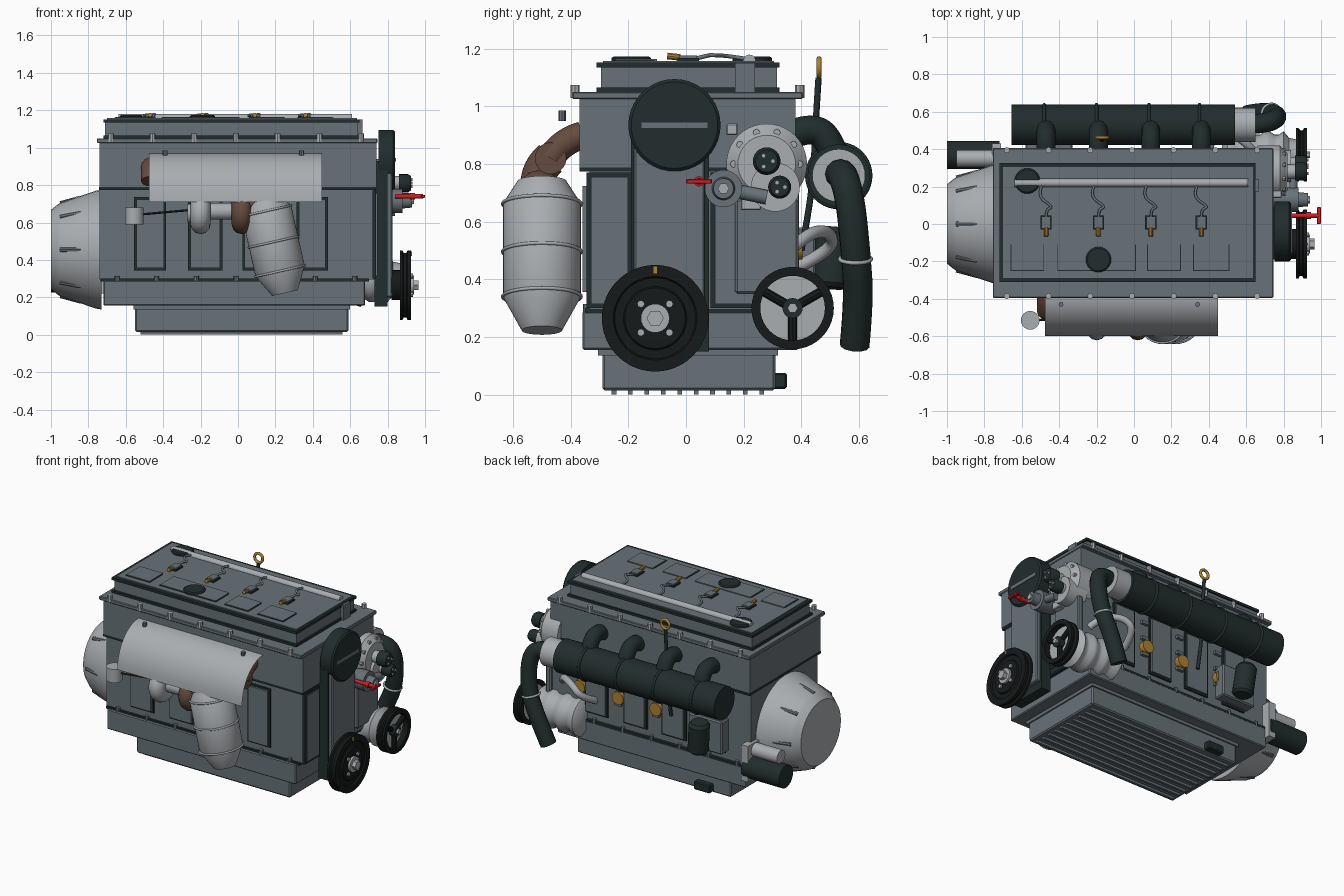
import bpy, bmesh, math
from mathutils import Vector

if "Cube" in bpy.data.objects:
    bpy.data.objects.remove(bpy.data.objects["Cube"])


def material(name, *rgb):
    m = bpy.data.materials.new(name)
    m.use_nodes = True
    m.diffuse_color = (*rgb, 1)
    m.node_tree.nodes["Principled BSDF"].inputs["Base Color"].default_value = (*rgb, 1)
    return m


GREY = material("engine grey", .14, .17, .19)
SILVER = material("silver", .40, .42, .44)
DARK = material("dark green black", .016, .026, .026)
BLACK = material("black rubber", .008, .01, .01)
GOLD = material("gold", .42, .22, .03)
RED = material("red", .6, .015, .02)
BROWN = material("hot brown", .13, .07, .05)


def finish(name, bm, mat):
    me = bpy.data.meshes.new(name)
    bmesh.ops.recalc_face_normals(bm, faces=bm.faces)
    bm.to_mesh(me)
    bm.free()
    me.materials.append(mat)
    me.polygons.foreach_set("use_smooth", [True] * len(me.polygons))
    me.set_sharp_from_angle(angle=math.radians(35))
    ob = bpy.data.objects.new(name, me)
    bpy.context.collection.objects.link(ob)
    return ob


def box(name, x, y, z, mat, bevel=0):
    bm = bmesh.new()
    bmesh.ops.create_cube(bm, size=1)
    for v in bm.verts:
        v.co = [(a + b) / 2 + c * (b - a) for (a, b), c in zip((x, y, z), v.co)]
    if bevel:
        bmesh.ops.bevel(bm, geom=bm.edges[:], offset=bevel, segments=1, affect='EDGES')
    return finish(name, bm, mat)


def lathe(name, origin, axis, profile, mat, n=32, closed=False):
    """Spin (distance along axis, radius) pairs around an axis."""
    bm = bmesh.new()
    q = Vector(axis).to_track_quat('Z', 'Y')
    rings = []
    for t, r in profile:
        rings.append([bm.verts.new(Vector(origin) + q @ Vector((
            r * math.cos(math.tau * i / n), r * math.sin(math.tau * i / n), t))) for i in range(n)])
    pairs = list(zip(rings, rings[1:]))
    if closed:
        pairs.append((rings[-1], rings[0]))
    else:
        bm.faces.new(rings[0])
        bm.faces.new(rings[-1])
    for a, b in pairs:
        for i in range(n):
            bm.faces.new((a[i], a[i - 1], b[i - 1], b[i]))
    return finish(name, bm, mat)


def rod(name, a, b, r, mat, n=32):
    d = Vector(b) - Vector(a)
    return lathe(name, a, d, [(0, r), (d.length, r)], mat, n)


def xdisc(name, x0, x1, y, z, r, mat, n=32):
    return rod(name, (x0, y, z), (x1, y, z), r, mat, n)


def ring(name, origin, axis, major, minor, mat, n=32):
    prof = [(minor * math.sin(math.tau * i / 12), major + minor * math.cos(math.tau * i / 12))
            for i in range(12)]
    return lathe(name, origin, axis, prof, mat, n, True)


def tube(name, pts, r, mat):
    cu = bpy.data.curves.new(name, 'CURVE')
    cu.dimensions = '3D'
    cu.bevel_depth, cu.bevel_resolution, cu.use_fill_caps = r, 4, True
    s = cu.splines.new('NURBS')
    s.points.add(len(pts) - 1)
    for p, c in zip(s.points, pts):
        p.co = (*c, 1)
    s.use_endpoint_u, s.order_u, s.resolution_u = True, 3, 8
    cu.materials.append(mat)
    ob = bpy.data.objects.new(name, cu)
    bpy.context.collection.objects.link(ob)
    return ob


CYLS = (-.47, -.19, .09, .36)

# Main castings
box("oil_pan", (-.55, .59), (-.29, .31), (.015, .15), GREY, .008)
box("pan_flange", (-.56, .6), (-.305, .32), (.135, .155), GREY)
for i in range(10):
    y = -.25 + i * .057
    box("pan_rib", (-.52, .56), (y - .008, y + .008), (0, .02), GREY)
box("drain_box", (-.42, -.3), (.3, .35), (.02, .075), DARK, .006)
box("crankcase", (-.72, .68), (-.36, .39), (.155, .29), GREY, .006)
box("crankcase_gasket", (-.735, .7), (-.35, .39), (.285, .3), DARK)
box("engine_block", (-.74, .73), (-.335, .37), (.295, .78), GREY)
box("head_gasket", (-.742, .735), (-.37, .385), (.775, .79), DARK)
box("cylinder_head", (-.74, .74), (-.37, .38), (.788, 1.03), GREY)
box("head_flange", (-.755, .745), (-.395, .405), (1.025, 1.05), GREY, .004)
box("valve_cover", (-.71, .64), (-.295, .315), (1.05, 1.142), GREY)
box("cover_trim", (-.72, .65), (-.31, .325), (1.135, 1.152), DARK)
box("cover_foot", (-.72, .65), (-.31, .325), (1.05, 1.065), DARK)
box("cover_top", (-.7, .635), (-.288, .305), (1.15, 1.158), GREY)
box("cover_end_bracket", (.64, .665), (.17, .24), (1.05, 1.15), GREY)
for i in range(7):
    x = -.68 + i * .223
    for y in (-.385, .395):
        rod("head_bolt", (x, y, 1.03), (x, y, 1.075), .016, SILVER, 8)
    for y in (-.345, .38):
        rod("crankcase_bolt", (x * .95, y, .28), (x * .95, y, .315), .013, GREY, 8)

# Framed panels on both long sides and the pulley end
for a, b in ((-.55, -.39), (-.26, -.09), (.03, .19), (.32, .475)):
    box("side_panel_frame", (a - .006, b + .006), (-.346, .382), (.344, .736), DARK)
    box("side_panel", (a + .006, b - .006), (-.36, .392), (.356, .724), GREY)
    for z in (.45, .56, .67):
        box("rear_rib", (b + .02, b + .07), (.36, .39), (z, z + .02), GREY)
    rod("core_plug", (b + .035, .36, .51), (b + .035, .405, .51), .042, GOLD, 20)
for y0, y1 in ((-.33, -.19), (.1, .36)):
    box("end_panel_frame", (.72, .738), (y0 - .015, y1), (.3, .77), DARK)
    box("end_panel", (.72, .745), (y0, y1 - .012), (.315, .755), GREY)
box("pump_bracket", (.73, .77), (.17, .39), (.35, .68), GREY, .008)

# Cover-top details
rod("top_rail", (-.64, .22, 1.158), (.61, .22, 1.158), .022, SILVER, 12)
for x, y in ((-.57, .23), (-.19, -.19)):
    lathe("filler_cap", (x, y, 1.15), (0, 0, 1), [(0, .068), (.018, .068), (.024, .06)], DARK, 24)
for a, b in ((-.66, -.48), (-.41, .01), (.07, .25), (.315, .51)):
    box("raised_pad_edge", (a, b), (-.25, -.11), (1.155, 1.161), DARK)
    box("raised_pad", (a + .005, b - .005), (-.245, -.1), (1.155, 1.164), GREY)
for x in CYLS:
    box("injector_plug_base", (x - .03, x + .03), (-.03, .045), (1.155, 1.168), DARK)
    box("injector_plug", (x - .024, x + .024), (-.024, .039), (1.155, 1.177), GREY)
    rod("injector_tip", (x, -.02, 1.17), (x, -.065, 1.175), .012, GOLD, 10)
    tube("injector_wire", [(x, .03, 1.165), (x, .08, 1.178), (x + .04, .09, 1.178),
                           (x - .05, .15, 1.175), (x - .02, .21, 1.165)], .007, GREY)

# Bell housing with ribs
lathe("bell_housing", (-.73, 0, .455), (-1, 0, 0),
      [(0, .32), (.03, .315), (.22, .25), (.235, .24), (.27, .212)], SILVER, 40)
for i in range(8):
    a = math.tau * i / 8
    c, s = math.cos(a), math.sin(a)
    rod("bell_rib", (-.84, .275 * c, .455 + .275 * s), (-.95, .245 * c, .455 + .245 * s), .014, GREY, 8)

# Starter motor
xdisc("starter_motor", -1, -.72, .37, .3, .075, DARK)
xdisc("starter_solenoid", -.95, -.74, .35, .41, .045, SILVER, 24)
box("starter_mount", (-.76, -.71), (.25, .43), (.22, .46), SILVER)

# Exhaust side: heat shield, manifold, turbocharger, catalyst
bm = bmesh.new()
arc = [(-.375 - .225 * math.sin(t * math.pi / 20), .71 + .26 * math.cos(t * math.pi / 20)) for t in range(11)]
rows = [[bm.verts.new((x, y, z)) for y, z in arc] for x in (-.475, .45)]
for i in range(10):
    bm.faces.new((rows[0][i], rows[0][i + 1], rows[1][i + 1], rows[1][i]))
finish("heat_shield", bm, SILVER)
for x in (-.39, .34):
    rod("shield_bolt", (x, -.43, .95), (x, -.43, .985), .013, GREY, 8)
rod("exhaust_manifold", (-.42, -.47, .82), (.4, -.47, .82), .055, BROWN, 20)
for x in CYLS:
    tube("exhaust_runner", [(x, -.36, .9), (x, -.43, .88), (x, -.47, .82)], .048, BROWN)
tube("turbine_feed", [(.02, -.47, .82), (.02, -.53, .77), (.02, -.51, .68)], .06, BROWN)
C = (-.2, -.51, .65)
ring("compressor_scroll", C, (1, 0, 0), .058, .054, SILVER)
ring("turbine_scroll", (.02, -.51, .65), (1, 0, 0), .058, .054, BROWN)
xdisc("compressor_inlet", -.27, -.16, -.51, .65, .05, SILVER, 24)
xdisc("turbo_core", -.18, 0, -.51, .66, .045, SILVER, 24)
tube("turbine_outlet", [(.02, -.51, .66), (.1, -.51, .74), (.15, -.5, .68)], .075, BROWN)
D = (.22, 0, -.975)
lathe("catalyst", (.135, -.5, .74), D,
      [(0, .085), (.08, .135), (.41, .135), (.53, .07)], SILVER, 40)
for t in (.08, .25, .41):
    ring("catalyst_band", Vector((.135, -.5, .74)) + Vector(D) * t, D, .136, .006, SILVER, 40)
rod("wastegate_can", (-.555, -.515, .59), (-.555, -.515, .68), .05, SILVER, 24)
rod("wastegate_rod", (-.555, -.515, .64), (-.22, -.5, .67), .006, DARK, 8)

# Intake side: plenum, runners, hose
xdisc("intake_plenum", -.655, .54, .53, .76, .108, DARK, 40)
xdisc("throttle_collar", .54, .65, .53, .76, .092, SILVER)
for x in CYLS:
    ring("plenum_band", (x - .01, .53, .76), (1, 0, 0), .108, .009, DARK, 40)
    tube("intake_runner", [(x, .36, .9), (x, .43, .93), (x, .5, .89), (x, .53, .78)], .05, DARK)
tube("intake_hose", [(.6, .53, .76), (.72, .54, .78), (.77, .57, .68), (.75, .59, .48),
                     (.68, .6, .33), (.61, .585, .17)], .052, DARK)
ring("hose_clamp", (.735, .588, .47), (.25, 0, 1), .054, .007, SILVER)
tube("coolant_pipe", [(.66, .36, .5), (.62, .42, .56), (.5, .5, .57), (.42, .51, .5), (.4, .38, .44)], .022, SILVER)
tube("dipstick_tube", [(-.17, .4, .5), (-.17, .44, .7), (-.17, .45, .95), (-.17, .46, 1.1)], .011, DARK)
ring("dipstick_ring", (-.17, .462, 1.135), (0, 1, 0), .03, .009, GOLD, 24)

# Oil filter and bracket
box("filter_bracket", (-.58, -.33), (.37, .45), (.36, .58), GREY, .008)
lathe("oil_filter", (-.44, .5, .37), (-.1, .08, 1), [(0, .05), (.015, .065), (.19, .065), (.21, .05)], DARK)

# Timing cover and cam disc
box("timing_cover_edge", (.73, .8), (-.19, .08), (.15, .93), DARK)
box("timing_cover", (.73, .825), (-.18, .065), (.2, .93), GREY, .006)
lathe("cam_cover", (.75, -.04, .935), (1, 0, 0), [(0, .16), (.08, .16), (.09, .15)], DARK, 40)
box("cam_cover_slot", (.8, .844), (-.155, .075), (.925, .945), GREY)

# Crank pulley
Y, Z = -.107, .265
lathe("crank_pulley", (.82, Y, Z), (1, 0, 0),
      [(0, .08), (.045, .08), (.045, .185), (.06, .185), (.066, .172), (.08, .172), (.086, .185),
       (.105, .185), (.105, .145), (.095, .14), (.095, .11), (.105, .105)], BLACK, 48)
xdisc("crank_hub", .9, .94, Y, Z, .05, SILVER, 24)
xdisc("crank_bolt", .93, .965, Y, Z, .03, SILVER, 6)
for i in range(4):
    a = math.pi / 4 + i * math.pi / 2
    xdisc("pulley_bolt", .92, .935, Y + .07 * math.cos(a), Z + .07 * math.sin(a), .013, SILVER, 8)
box("timing_mark", (.92, .929), (Y - .006, Y + .006), (.42, .445), GOLD)

# Alternator: ribbed body and spoked pulley
Y, Z = .37, .3
ribs = [(t * .025, .125 if t % 4 < 2 else .108) for t in range(13)]
lathe("alternator", (.5, Y, Z), (1, 0, 0), [(-.03, .08)] + ribs + [(.33, .09), (.38, .08)], SILVER)
lathe("alternator_pulley", (.865, Y, Z), (1, 0, 0),
      [(0, .143), (.015, .143), (.025, .13), (.035, .13), (.045, .143), (.06, .143), (.06, .112), (0, .112)],
      BLACK, 40, True)
xdisc("alternator_plate", .872, .885, Y, Z, .114, SILVER)
for i in range(3):
    a = math.pi / 2 + i * math.tau / 3 + math.pi / 3
    rod("pulley_spoke", (.9, Y, Z), (.9, Y + .12 * math.cos(a), Z + .12 * math.sin(a)), .016, BLACK, 8)
xdisc("alternator_hub", .87, .925, Y, Z, .035, DARK, 20)
xdisc("alternator_nut", .92, .94, Y, Z, .018, SILVER, 6)

# Upper pump group
lathe("pump_housing", (.66, .28, .8), (1, 0, 0), [(0, .14), (.12, .14), (.14, .12), (.16, .1)], SILVER, 40)
for i in range(10):
    a = math.tau * i / 10
    xdisc("housing_bolt", .78, .81, .28 + .115 * math.cos(a), .8 + .115 * math.sin(a), .012, SILVER, 8)
xdisc("pump_lower_housing", .7, .84, .31, .72, .085, SILVER)
for y, z, r in ((.28, .81, .048), (.325, .72, .04)):
    xdisc("pump_neck", .8, .86, y, z, r * .8, SILVER, 24)
    lathe("pump_knob", (.86, y, z), (1, 0, 0), [(0, r), (.05, r), (.065, r * .8)], DARK, 24)
    for i in range(3):
        a = i * math.tau / 3
        xdisc("knob_pin", .92, .932, y + r * .45 * math.cos(a), z + r * .45 * math.sin(a), .008, SILVER, 8)
lathe("valve_body", (.74, .13, .715), (1, 0, 0), [(0, .05), (.08, .065), (.14, .065), (.14, .04), (.19, .035)], GREY, 24)
xdisc("valve_nut", .92, .94, .13, .715, .02, SILVER, 6)
rod("valve_outlet", (.85, .13, .715), (.85, .28, .685), .025, GREY, 16)
box("pump_lug", (.74, .79), (.14, .18), (.9, .94), SILVER, .004)
box("lower_lug", (.76, .81), (.19, .26), (.64, .69), SILVER, .004)
xdisc("red_valve_stem", .84, .99, .045, .74, .012, RED, 12)
xdisc("red_valve_collar", .92, .945, .045, .74, .018, RED, 12)
box("red_valve_handle", (.978, 1), (0, .09), (.732, .748), RED, .003)
